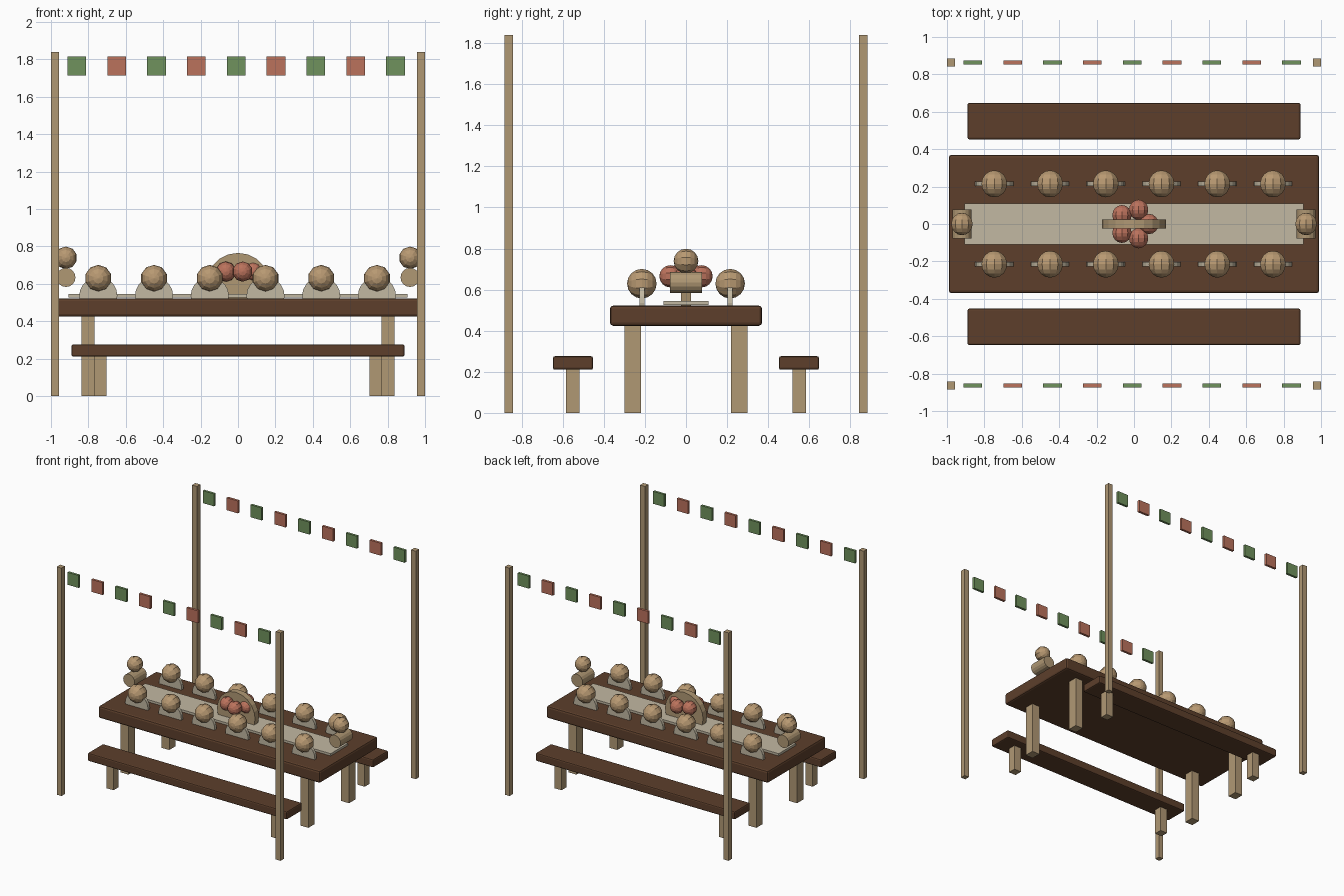
import bpy
from math import pi, sin, cos

if "Cube" in bpy.data.objects:
    bpy.data.objects.remove(bpy.data.objects["Cube"])


def material(name, *srgb):
    """Flat material from an 8-bit sRGB colour."""
    col = [((c / 255 + 0.055) / 1.055) ** 2.4 for c in srgb] + [1]
    m = bpy.data.materials.new(name)
    m.use_nodes = True
    m.diffuse_color = col
    m.node_tree.nodes["Principled BSDF"].inputs["Base Color"].default_value = col
    return m


dark_wood = material("dark wood", 93, 63, 43)
pale_wood = material("pale wood", 176, 152, 116)
linen = material("linen", 194, 184, 162)
bread = material("bread crust", 184, 153, 114)
red = material("brick red", 187, 114, 92)
green = material("leaf green", 112, 146, 93)


def finish(name, mat):
    ob = bpy.context.object
    ob.name = name
    ob.data.materials.append(mat)
    return ob


def box(name, mat, centre, size, bevel=0):
    bpy.ops.mesh.primitive_cube_add(size=1, location=centre)
    ob = finish(name, mat)
    ob.scale = size
    bpy.ops.object.transform_apply(location=False, rotation=False, scale=True)
    if bevel:
        mod = ob.modifiers.new("edge", "BEVEL")
        mod.width = bevel
        mod.segments = 2
    return ob


def disc(name, mat, centre, radius, depth, sides=20):
    """Cylinder lying along y."""
    bpy.ops.mesh.primitive_cylinder_add(vertices=sides, radius=radius, depth=depth,
                                        location=centre, rotation=(pi / 2, 0, 0))
    return finish(name, mat)


def ball(name, mat, centre, radius):
    """Faceted sphere with its poles along y."""
    bpy.ops.mesh.primitive_uv_sphere_add(segments=10, ring_count=8, radius=radius,
                                         location=centre, rotation=(pi / 2, 0, 0))
    return finish(name, mat)


# Table and runner
box("table_top", dark_wood, (0, 0, 0.473), (1.98, 0.74, 0.098), 0.015)
box("table_runner", linen, (0, 0, 0.535), (1.81, 0.22, 0.018))

for side, sy in (("front", -1), ("back", 1)):
    # Benches
    box(f"{side}_bench_seat", dark_wood, (0, sy * 0.55, 0.243), (1.78, 0.196, 0.066), 0.01)

    # Legs and banner posts
    for end, sx in (("left", 1), ("right", -1)):
        box(f"{side}_{end}_table_leg", pale_wood, (sx * 0.803, sy * 0.26, 0.215),
            (0.07, 0.08, 0.43))
        box(f"{side}_{end}_bench_leg", pale_wood, (sx * 0.735, sy * 0.552, 0.107),
            (0.065, 0.065, 0.214))
        box(f"{side}_{end}_post", pale_wood, (sx * 0.978, sy * 0.863, 0.92),
            (0.043, 0.043, 1.84))

    # Row of flags in alternating colours
    for i in range(9):
        box(f"{side}_flag_{i + 1}", red if i % 2 else green,
            (-0.862 + i * 0.213, sy * 0.863, 1.764), (0.1, 0.02, 0.1))

    # Place settings: upright plate with a roll
    for i in range(6):
        x = -0.747 + i * 0.298
        disc(f"{side}_plate_{i + 1}", linen, (x, sy * 0.215, 0.535), 0.102, 0.024)
        ball(f"{side}_roll_{i + 1}", bread, (x, sy * 0.215, 0.629), 0.072)

# Central fruit platter
disc("fruit_platter", pale_wood, (0, 0, 0.595), 0.17, 0.05)
for i in range(5):
    a = i * 2 * pi / 5
    ball(f"fruit_{i + 1}", red, (0.08 * cos(a), 0.08 * sin(a), 0.665), 0.054)

# Jug and stopper at each end of the table
for end, sx in (("left", 1), ("right", -1)):
    disc(f"{end}_jug", pale_wood, (sx * 0.92, 0, 0.634), 0.051, 0.155, 16)
    ball(f"{end}_jug_stopper", bread, (sx * 0.92, 0, 0.739), 0.06)
